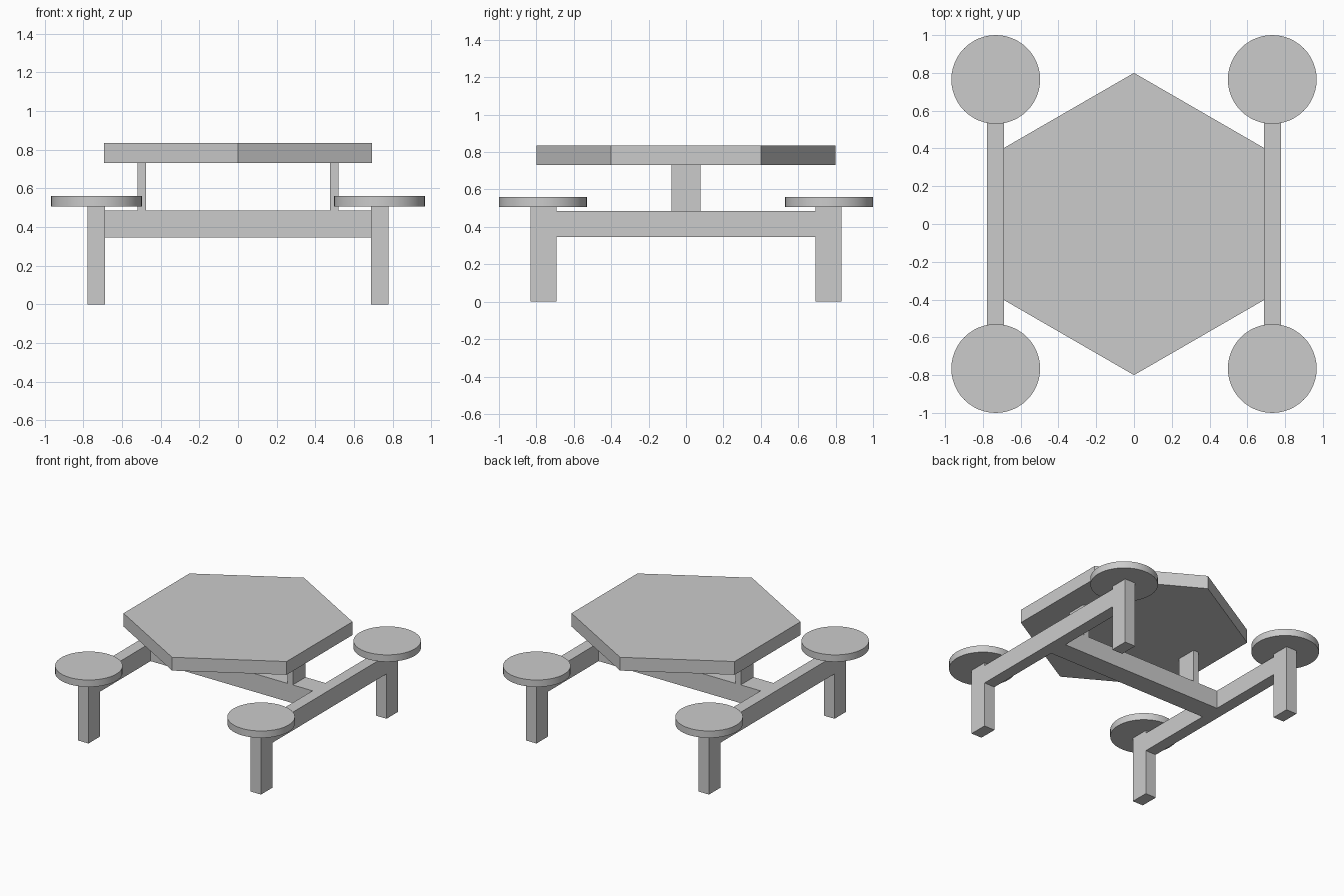
import bpy, math

if "Cube" in bpy.data.objects:
    bpy.data.objects.remove(bpy.data.objects["Cube"])


def box(name, x, y, z):
    """Box from (min, max) ranges on each axis."""
    bpy.ops.mesh.primitive_cube_add(size=1, location=[sum(r) / 2 for r in (x, y, z)])
    ob = bpy.context.object
    ob.name = name
    ob.scale = [r[1] - r[0] for r in (x, y, z)]
    bpy.ops.object.transform_apply(location=False, rotation=False, scale=True)
    return ob


def disc(name, sides, radius, x, y, z, turn=0.0):
    """Upright prism or cylinder between two heights."""
    bpy.ops.mesh.primitive_cylinder_add(vertices=sides, radius=radius, depth=z[1] - z[0],
                                        location=(x, y, sum(z) / 2), rotation=(0, 0, turn))
    ob = bpy.context.object
    ob.name = name
    return ob


def span(s, a, b):
    """Range a..b mirrored to the side given by sign s."""
    return (a, b) if s > 0 else (-b, -a)


BEAM_Z = (0.345, 0.485)

# Hexagonal table top with corners on the y axis
disc("table_top", 6, 0.80, 0, 0, (0.732, 0.834))

# Cross beam joining the two side frames
box("cross_beam", (-0.688, 0.688), (-0.078, 0.078), BEAM_Z)

for sx, side in ((-1, "left"), (1, "right")):
    # Post holding the table top
    box(f"{side}_post", span(sx, 0.475, 0.52), (-0.078, 0.078), (0.485, 0.732))
    # Side beam between the legs
    box(f"{side}_beam", span(sx, 0.688, 0.778), (-0.692, 0.692), BEAM_Z)
    for sy, end in ((-1, "front"), (1, "back")):
        # Leg with a round seat on top
        box(f"{end}_{side}_leg", span(sx, 0.688, 0.778), span(sy, 0.692, 0.832), (0, 0.507))
        disc(f"{end}_{side}_seat", 48, 0.235, sx * 0.732, sy * 0.765, (0.507, 0.56))
        bpy.ops.object.shade_smooth_by_angle(angle=math.radians(30))
